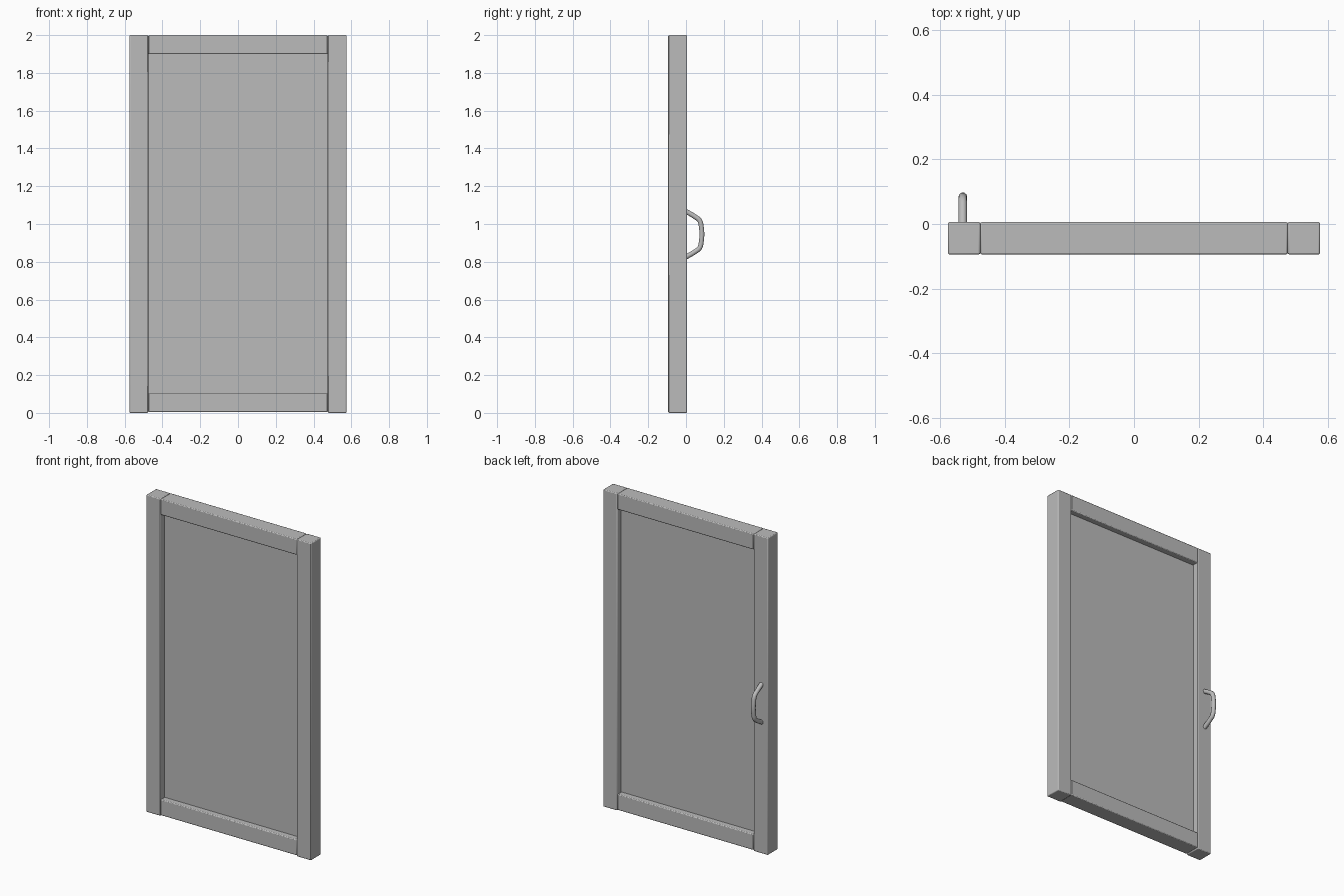
import bpy
from mathutils import Vector

if "Cube" in bpy.data.objects:
    bpy.data.objects.remove(bpy.data.objects["Cube"], do_unlink=True)

# Single grey finish
grey = bpy.data.materials.new("plain_grey")
grey.use_nodes = True
COLOR = (0.5, 0.5, 0.5, 1)
grey.diffuse_color = COLOR
grey.node_tree.nodes["Principled BSDF"].inputs["Base Color"].default_value = COLOR

BACK, FRONT = 0.006, -0.094
MID_Y = (BACK + FRONT) / 2
HALF_W, HEIGHT, FRAME = 0.575, 2.0, 0.1


def box(name, low, high, bevel=0.0):
    low, high = Vector(low), Vector(high)
    bpy.ops.mesh.primitive_cube_add(size=1, location=(low + high) / 2)
    ob = bpy.context.object
    ob.name = name
    ob.scale = high - low
    bpy.ops.object.transform_apply(location=False, rotation=False, scale=True)
    ob.data.materials.append(grey)
    if bevel:
        mod = ob.modifiers.new("soft_edges", "BEVEL")
        mod.width = bevel
        mod.segments = 2
        bpy.ops.object.shade_smooth_by_angle()
    return ob


# Upright stiles on both sides
inner = HALF_W - FRAME
for side, x in (("right", -HALF_W), ("left", inner)):
    box(side + "_stile", (x, FRONT, 0), (x + FRAME, BACK, HEIGHT), 0.005)

# Rails across the top and bottom
for level, z in (("bottom", 0.005), ("top", HEIGHT - FRAME)):
    box(level + "_rail", (-inner, FRONT, z), (inner, BACK, z + FRAME), 0.005)

# Thin panel recessed on both faces
box("panel", (-inner - 0.01, MID_Y - 0.012, 0.08),
    (inner + 0.01, MID_Y + 0.012, HEIGHT - 0.08))

# Bent tube pull handle on the back of the right stile
curve = bpy.data.curves.new("pull_handle", "CURVE")
curve.dimensions = "3D"
curve.bevel_depth = 0.0135
curve.bevel_resolution = 3
curve.resolution_u = 6
curve.use_fill_caps = True
half = [(0.0, 0.121), (0.05, 0.091), (0.071, 0.074), (0.08, 0.046)]
path = half + [(y, -z) for y, z in reversed(half)]
spline = curve.splines.new("BEZIER")
spline.bezier_points.add(len(path) - 1)
for point, (y, z) in zip(spline.bezier_points, path):
    point.co = (-0.529, y, 0.946 + z)
    point.handle_left_type = point.handle_right_type = "AUTO"
handle = bpy.data.objects.new("pull_handle", curve)
bpy.context.collection.objects.link(handle)
curve.materials.append(grey)
